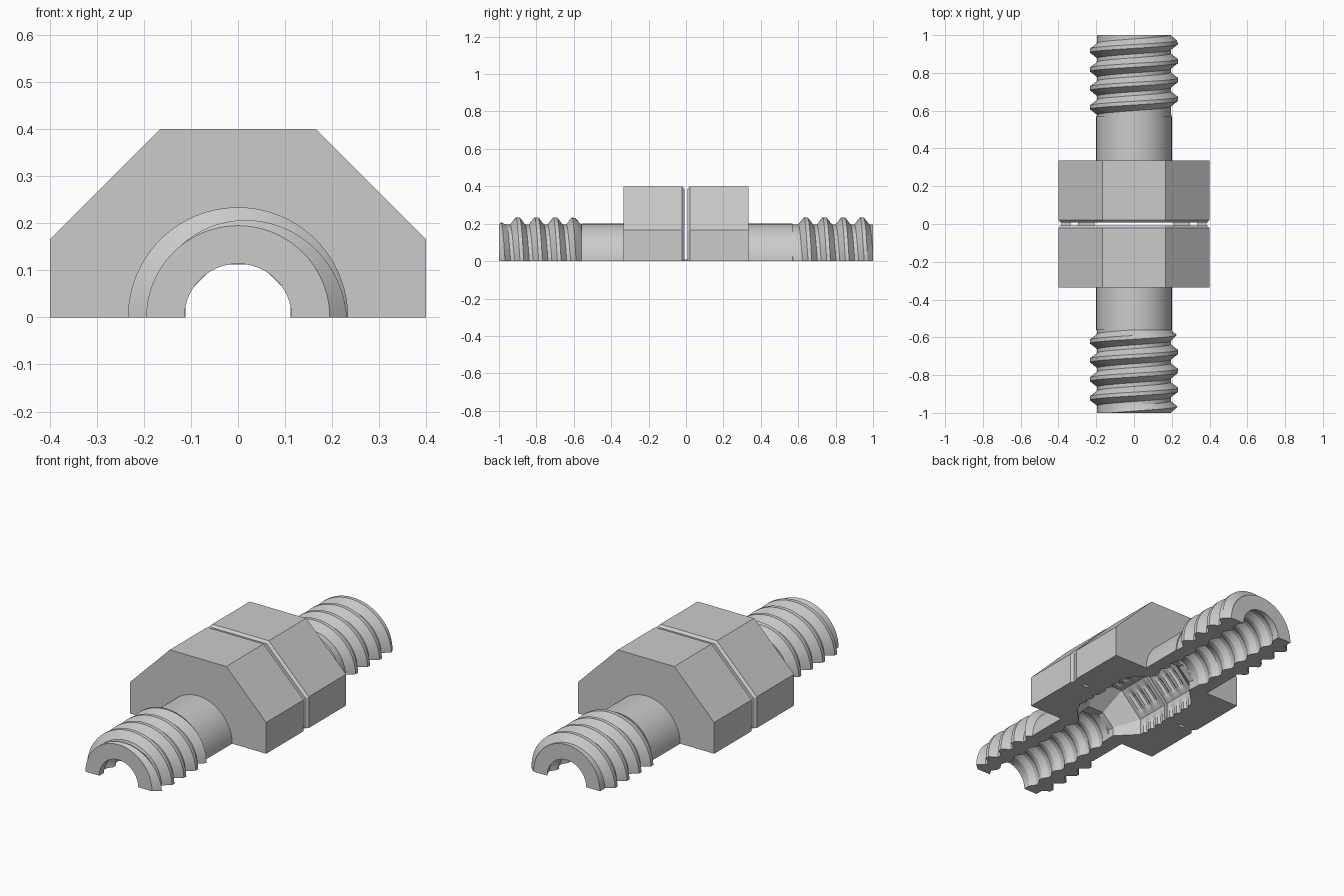
import bpy, bmesh, math

cube = bpy.data.objects.get("Cube")
if cube:
    bpy.data.objects.remove(cube)

grey = bpy.data.materials.new("plain_grey")
grey.use_nodes = True
colour = (0.6, 0.6, 0.6, 1)
grey.diffuse_color = colour
grey.node_tree.nodes["Principled BSDF"].inputs["Base Color"].default_value = colour

SEG = 48
PITCH = 0.1
CHAMBER = 0.21
ANGLES = [math.pi * i / SEG for i in range(SEG + 1)]


def finish(bm, name):
    bmesh.ops.remove_doubles(bm, verts=bm.verts, dist=0.0002)
    bmesh.ops.dissolve_degenerate(bm, dist=0.0001, edges=bm.edges)
    bmesh.ops.recalc_face_normals(bm, faces=bm.faces)
    mesh = bpy.data.meshes.new(name)
    bm.to_mesh(mesh)
    bm.free()
    mesh.materials.append(grey)
    obj = bpy.data.objects.new(name, mesh)
    bpy.context.collection.objects.link(obj)
    bpy.ops.object.select_all(action='DESELECT')
    obj.select_set(True)
    bpy.context.view_layer.objects.active = obj
    bpy.ops.object.shade_smooth_by_angle(angle=math.radians(25))


def half_shell(name, rows):
    """Half tube along y; each row gives (y, outer radius, inner radius) for an angle."""
    bm = bmesh.new()
    outer, inner = [], []
    for row in rows:
        rings = ([], [])
        for a in ANGLES:
            y, ro, ri = row(a)
            for ring, r in zip(rings, (ro, ri)):
                ring.append(bm.verts.new((r * math.cos(a), y, r * math.sin(a))))
        outer.append(rings[0])
        inner.append(rings[1])
    for j in range(len(rows) - 1):
        for grid in (outer, inner):
            for i in range(SEG):
                bm.faces.new((grid[j][i], grid[j][i + 1], grid[j + 1][i + 1], grid[j + 1][i]))
        # flat cut faces on both sides
        for i in (0, SEG):
            bm.faces.new((outer[j][i], outer[j + 1][i], inner[j + 1][i], inner[j][i]))
    for j in (0, -1):
        for i in range(SEG):
            bm.faces.new((outer[j][i], outer[j][i + 1], inner[j][i + 1], inner[j][i]))
    finish(bm, name)


def octagon(a, apothem):
    step = math.pi / 4
    return apothem / math.cos((a + step / 2) % step - step / 2)


def ridge(y, crest):
    """Height of the thread, zero to one, at y."""
    d = abs((y - crest + PITCH / 2) % PITCH - PITCH / 2)
    return min(1, max(0, (0.04 - d) / 0.03))


def threaded_tube(name, lo, hi, crest, root, height):
    """Tube with a thread inside, and outside where height is above zero."""
    rows = []
    first = crest + PITCH * (math.floor((lo - crest) / PITCH) - 1)
    for k in range(int((hi - lo) / PITCH) + 5):
        for off in (-0.04, -0.01, 0.01, 0.04):
            def row(a, base=first + k * PITCH + off):
                shift = PITCH * (math.pi / 2 - a) / (2 * math.pi) * 0.9
                y = min(hi, max(lo, base + shift))
                # the thread runs out towards both ends of the tube
                fade = min(1, (hi - y) / 0.035, (y - lo) / 0.035)
                h = ridge(y - shift, crest) * fade
                return y, root + height * h, 0.114 + 0.02 * h
            rows.append(row)
    half_shell(name, rows)


def body_row(y, apothem, inside):
    return lambda a: (y, octagon(a, apothem), octagon(a, inside))


def groove_row(y):
    """Round groove that cuts only the middle of each flat of the chamber."""
    return lambda a: (y, octagon(a, 0.4), max(octagon(a, CHAMBER), CHAMBER * 1.06))


# Threaded ends and plain necks, threaded inside throughout
threaded_tube("front_thread", -1.0, -0.56, -0.60, 0.195, 0.039)
threaded_tube("rear_thread", 0.57, 1.0, 0.64, 0.195, 0.039)
threaded_tube("front_neck", -0.56, -0.335, -0.50, 0.2, 0)
threaded_tube("rear_neck", 0.335, 0.57, 0.44, 0.2, 0)

# Two octagonal body halves around a grooved chamber that narrows at its end
for name, side in (("front_body", -1), ("rear_body", 1)):
    rows = [body_row(side * 0.009, 0.388, CHAMBER), body_row(side * 0.022, 0.4, CHAMBER)]
    for k in range(3):
        y = 0.03 + k * 0.055
        rows += [body_row(side * y, 0.4, CHAMBER), groove_row(side * (y + 0.012)),
                 groove_row(side * (y + 0.024)), body_row(side * (y + 0.036), 0.4, CHAMBER)]
    rows += [body_row(side * 0.2, 0.4, CHAMBER), body_row(side * 0.3, 0.4, 0.112),
             body_row(side * 0.335, 0.4, 0.112)]
    half_shell(name, rows)

# Thin webs that join the two halves, with a small hole between them
for side, sign in (("left", 1), ("right", -1)):
    for part, x0, x1 in (("inner", CHAMBER, 0.297), ("outer", 0.335, 0.385)):
        bm = bmesh.new()
        bmesh.ops.create_cube(bm, size=1)
        for v in bm.verts:
            v.co.x = sign * (x0 + x1) / 2 + v.co.x * (x1 - x0)
            v.co.y *= 0.03
            v.co.z = (v.co.z + 0.5) * 0.008
        finish(bm, f"{side}_{part}_web")
